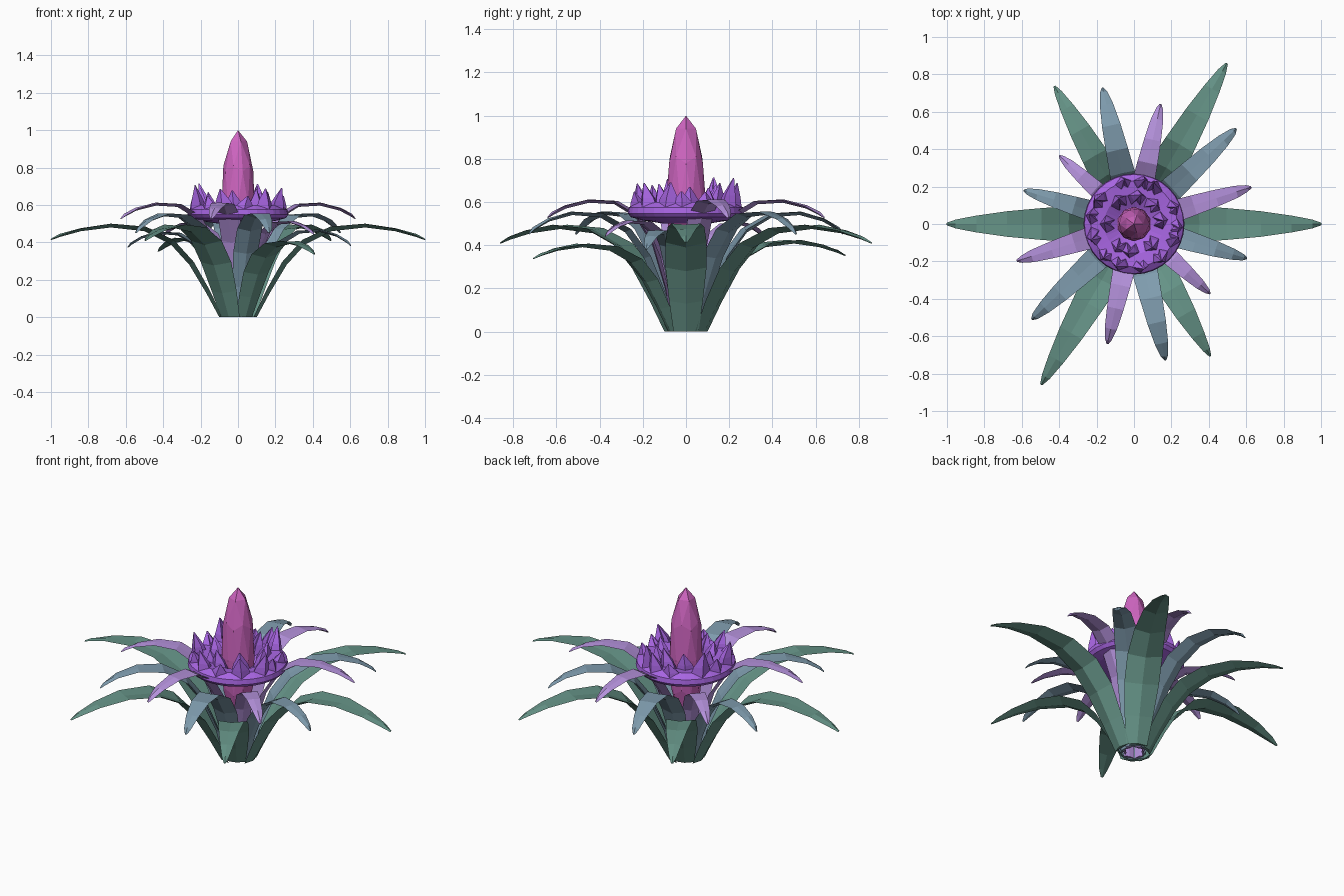
import bpy, bmesh, math, random
from mathutils import Vector, Matrix

random.seed(4)
cube = bpy.data.objects.get("Cube")
if cube:
    bpy.data.objects.remove(cube, do_unlink=True)


def material(name, rgb):
    m = bpy.data.materials.new(name)
    m.use_nodes = True
    m.diffuse_color = (*rgb, 1)
    m.node_tree.nodes["Principled BSDF"].inputs["Base Color"].default_value = (*rgb, 1)
    return m


GREEN = material("sage green", (0.13, 0.29, 0.24))
BLUE = material("slate blue", (0.21, 0.33, 0.42))
LILAC = material("lilac", (0.45, 0.28, 0.70))
PURPLE = material("violet", (0.39, 0.13, 0.76))
PINK = material("orchid pink", (0.62, 0.13, 0.53))


def finish(name, bm, mat):
    bmesh.ops.recalc_face_normals(bm, faces=bm.faces[:])
    mesh = bpy.data.meshes.new(name)
    bm.to_mesh(mesh)
    bm.free()
    mesh.materials.append(mat)
    obj = bpy.data.objects.new(name, mesh)
    bpy.context.collection.objects.link(obj)
    return obj


def skin(bm, rings, caps=True):
    """Join closed rings of equal length with quads."""
    loops = [[bm.verts.new(p) for p in ring] for ring in rings]
    for a, b in zip(loops, loops[1:]):
        for i in range(len(a)):
            j = (i + 1) % len(a)
            bm.faces.new((a[i], a[j], b[j], b[i]))
    if caps:
        bm.faces.new(loops[0])
        bm.faces.new(loops[-1])


def leaf(name, path, angle, scale, mat, fold=0.3, thick=0.016):
    """Arching folded blade; path holds (radius, height, half width)."""
    turn = Matrix.Rotation(math.radians(angle), 3, "Z")
    rings = []
    for i, (r, z, w) in enumerate(path):
        before, after = path[max(i - 1, 0)], path[min(i + 1, len(path) - 1)]
        n = Vector((before[1] - after[1], 0, after[0] - before[0])).normalized()
        if i == 0:
            n = Vector((-1, 0, 0))
        side, mid = Vector((0, w, 0)), Vector((r, 0, z))
        t = min(thick, w)
        ring = [mid - side + n * w * fold, mid, mid + side + n * w * fold, mid + n * t]
        rings.append([turn @ (p * scale) for p in ring])
    bm = bmesh.new()
    skin(bm, rings)
    return finish(name, bm, mat)


# Three whorls of leaves, from the outside in
outer_path = [(0.10, 0, 0.058), (0.17, 0.13, 0.078), (0.26, 0.28, 0.095),
              (0.36, 0.39, 0.096), (0.50, 0.46, 0.085), (0.68, 0.48, 0.068),
              (0.84, 0.46, 0.045), (0.95, 0.43, 0.024), (1.0, 0.412, 0.007)]
middle_path = [(0.08, 0, 0.04), (0.12, 0.16, 0.056), (0.20, 0.34, 0.068),
               (0.29, 0.46, 0.068), (0.41, 0.53, 0.06), (0.54, 0.54, 0.05),
               (0.65, 0.51, 0.036), (0.72, 0.47, 0.02), (0.745, 0.45, 0.006)]
inner_path = [(0.065, 0, 0.03), (0.10, 0.2, 0.046), (0.16, 0.40, 0.058),
              (0.24, 0.53, 0.06), (0.34, 0.59, 0.054), (0.46, 0.597, 0.045),
              (0.57, 0.57, 0.033), (0.63, 0.54, 0.018), (0.655, 0.525, 0.006)]
whorls = [("outer_leaf", outer_path, 0, GREEN, (1, 0.99, 0.85, 1, 0.99, 0.815)),
          ("middle_leaf", middle_path, 43, BLUE, (1, 1, 0.825, 1, 1, 0.845)),
          ("inner_leaf", inner_path, 17.5, LILAC, (1, 1, 0.825, 1, 1, 0.84))]
for name, path, start, mat, scales in whorls:
    for k, s in enumerate(scales):
        leaf(f"{name}_{k + 1}", path, start + 60 * k, s, mat)

# Shallow flower bowl
profile = [(0.10, 0.50), (0.20, 0.515), (0.255, 0.53), (0.27, 0.548),
           (0.265, 0.575), (0.23, 0.60), (0.16, 0.59), (0.09, 0.55)]
bm = bmesh.new()
skin(bm, [[(r * math.cos(a * math.tau / 32), r * math.sin(a * math.tau / 32), z)
           for a in range(32)] for r, z in profile])
finish("flower_bowl", bm, PURPLE)


def petal_ring(name, count, radius, lean, low, high, width, depth):
    """Ring of uneven pointed petals, each folded along its inner face."""
    bm = bmesh.new()
    for k in range(count):
        a = math.tau * (k + random.uniform(-0.25, 0.25)) / count
        top = random.uniform(low, high)
        turn = Matrix.Rotation(a, 3, "Z")
        twist = random.uniform(-0.03, 0.03)
        base = [(radius + depth, 0, 0.55), (radius, width, 0.55),
                (radius - depth, width * 0.4, 0.55), (radius - depth * 0.5, 0, 0.55),
                (radius - depth, -width * 0.4, 0.55), (radius, -width, 0.55)]
        centre = Vector((radius + lean, twist, 0))
        rings = []
        for f, size in ((0, 1), (0.5, 0.66), (1, 0.05)):
            ring = []
            for p in base:
                v = Vector(p).lerp(centre, 1 - size)
                v.z = 0.55 + (top - 0.55) * f
                ring.append(turn @ v)
            rings.append(ring)
        skin(bm, rings)
    finish(name, bm, PURPLE)


petal_ring("rim_petals", 13, 0.22, 0.025, 0.64, 0.73, 0.066, 0.045)
petal_ring("centre_petals", 8, 0.145, 0.015, 0.64, 0.70, 0.06, 0.045)

# Tall faceted flower spike
bm = bmesh.new()
bmesh.ops.create_icosphere(bm, subdivisions=2, radius=1)
bmesh.ops.transform(bm, verts=bm.verts[:],
                    matrix=Matrix.Translation((0, 0, 0.6)) @ Matrix.Diagonal((0.092, 0.092, 0.4, 1)))
finish("flower_spike", bm, PINK)
